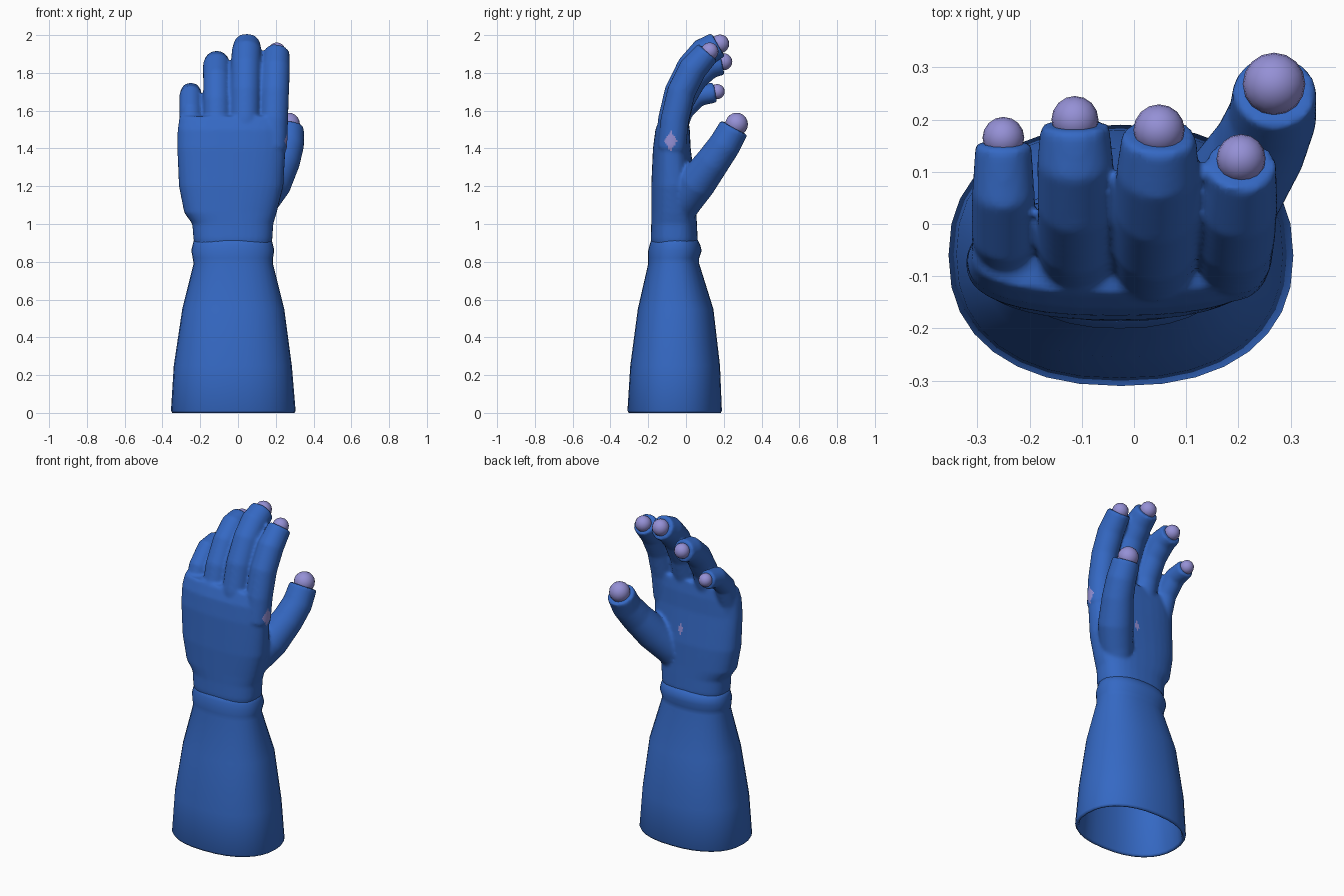
import bpy, bmesh
from math import cos, sin, pi, copysign
from mathutils import Vector

cube = bpy.data.objects.get("Cube")
if cube:
    bpy.data.objects.remove(cube, do_unlink=True)


def material(name, rgb):
    m = bpy.data.materials.new(name)
    m.use_nodes = True
    m.diffuse_color = (*rgb, 1)
    m.node_tree.nodes["Principled BSDF"].inputs["Base Color"].default_value = (*rgb, 1)
    return m


BLUE = material("glove blue", (0.035, 0.14, 0.55))
LILAC = material("fingertip lilac", (0.3, 0.28, 0.67))
SIDES = 32


def loft(bm, rings):
    """Closed skin through a list of point rings."""
    loops = [[bm.verts.new(p) for p in ring] for ring in rings]
    for a, b in zip(loops, loops[1:]):
        for i in range(len(a)):
            j = (i + 1) % len(a)
            bm.faces.new((a[i], a[j], b[j], b[i]))
    bm.faces.new(loops[0][::-1])
    bm.faces.new(loops[-1])


def section(z, x0, x1, y0, y1, inset=0.0, power=2.3):
    """Flattened round slice across the arm."""
    cx, cy = (x0 + x1) / 2, (y0 + y1) / 2
    rx, ry = (x1 - x0) / 2 - inset, (y1 - y0) / 2 - inset
    pts = []
    for i in range(SIDES):
        c, s = cos(2 * pi * i / SIDES), sin(2 * pi * i / SIDES)
        pts.append((cx + rx * copysign(abs(c) ** (2 / power), c),
                    cy + ry * copysign(abs(s) ** (2 / power), s), z))
    return pts


def tube(bm, path):
    """Round finger along points (x, y, z, radius)."""
    pts = [Vector(p[:3]) for p in path]
    rings = []
    for k, p in enumerate(pts):
        t = (pts[min(k + 1, len(pts) - 1)] - pts[max(k - 1, 0)]).normalized()
        side = (Vector((1, 0, 0)) - t * t.x).normalized()
        up = t.cross(side)
        rings.append([p + path[k][3] * (side * cos(a) + up * sin(a))
                      for a in (2 * pi * i / SIDES for i in range(SIDES))])
    loft(bm, rings)


def make_object(name, bm, *mats):
    bmesh.ops.recalc_face_normals(bm, faces=bm.faces)
    mesh = bpy.data.meshes.new(name)
    bm.to_mesh(mesh)
    bm.free()
    for m in mats:
        mesh.materials.append(m)
    obj = bpy.data.objects.new(name, mesh)
    bpy.context.scene.collection.objects.link(obj)
    for p in mesh.polygons:
        p.use_smooth = True
    return obj


# Hollow flared cuff with a wrist band
cuff = [
    (0.012, -0.355, 0.305, -0.31, 0.19),
    (0.25, -0.34, 0.285, -0.295, 0.18),
    (0.55, -0.295, 0.245, -0.255, 0.145),
    (0.79, -0.235, 0.185, -0.2, 0.07),
    (0.82, -0.24, 0.185, -0.2, 0.07),
    (0.86, -0.247, 0.192, -0.2, 0.083),
    (0.89, -0.24, 0.185, -0.192, 0.075),
    (0.93, -0.23, 0.175, -0.18, 0.055),
]
bm = bmesh.new()
rim = cuff[0][1:]
inner = [section(*s, inset=0.022) for s in cuff[:4]][::-1]
loft(bm, inner + [section(0, *rim, inset=0.016), section(0, *rim, inset=0.006)]
     + [section(*s) for s in cuff])
make_object("cuff", bm, BLUE)

# Palm
palm = [
    (0.85, -0.22, 0.165, -0.175, 0.05),
    (0.92, -0.236, 0.182, -0.187, 0.062),
    (1.0, -0.242, 0.187, -0.184, 0.058),
    (1.06, -0.285, 0.205, -0.184, 0.055),
    (1.2, -0.313, 0.24, -0.184, 0.05),
    (1.4, -0.322, 0.252, -0.175, 0.025),
    (1.5, -0.32, 0.255, -0.162, 0.02),
    (1.57, -0.31, 0.25, -0.135, 0.01),
]
bm = bmesh.new()
loft(bm, [section(*s, power=2.5) for s in palm])

# Fingers: base x, tip x, radius, then (y, z) along the bend
fingers = {
    "index": (0.185, 0.205, 0.075, 0.047,
              [(-0.075, 1.4), (-0.06, 1.55), (-0.025, 1.7), (0.035, 1.82), (0.115, 1.91)]),
    "middle": (0.035, 0.048, 0.079, 0.049,
               [(-0.08, 1.4), (-0.07, 1.55), (-0.035, 1.7), (0.03, 1.83), (0.1, 1.91), (0.17, 1.95)]),
    "ring": (-0.11, -0.113, 0.073, 0.045,
             [(-0.08, 1.4), (-0.07, 1.5), (-0.03, 1.65), (0.04, 1.77), (0.12, 1.84), (0.19, 1.855)]),
    "little": (-0.25, -0.25, 0.06, 0.04,
               [(-0.07, 1.35), (-0.06, 1.48), (-0.02, 1.6), (0.06, 1.68), (0.155, 1.697)]),
}
tips = {}
for name, (xa, xb, r, tip_r, bend) in fingers.items():
    n = len(bend) - 1
    path = [(xa + (xb - xa) * k / n, y, z, r * (0.9 if k == n else 1))
            for k, (y, z) in enumerate(bend)]
    tube(bm, path)
    tips[name] = (path[-1][:3], tip_r)

# Thumb with its fleshy base
tube(bm, [(0.08, -0.04, 1.03, 0.07), (0.12, -0.01, 1.12, 0.095), (0.185, 0.06, 1.22, 0.1),
          (0.24, 0.145, 1.335, 0.09), (0.265, 0.205, 1.42, 0.085), (0.27, 0.255, 1.51, 0.08)])
tips["thumb"] = ((0.268, 0.258, 1.525), 0.06)

# Blend palm, fingers and thumb into one skin
hand = make_object("hand", bm, BLUE, LILAC)
remesh = hand.modifiers.new("blend", "REMESH")
remesh.mode = "VOXEL"
remesh.voxel_size = 0.01
remesh.use_smooth_shade = True
soften = hand.modifiers.new("soften", "SMOOTH")
soften.factor = 0.5
soften.iterations = 5
bpy.context.view_layer.update()
graph = bpy.context.evaluated_depsgraph_get()
skin = bpy.data.meshes.new_from_object(hand.evaluated_get(graph))
hand.modifiers.clear()
hand.data = skin
skin.materials.clear()
skin.materials.append(BLUE)
skin.materials.append(LILAC)

# Small worn openings by the index knuckle and beside the thumb base
for p in skin.polygons:
    x, y, z = p.center
    knuckle = x > 0.19 and abs(y + 0.08) / 0.035 + abs(z - 1.44) / 0.055 < 1
    crease = y > 0 and abs(x - 0.01) / 0.02 + abs(z - 1.28) / 0.035 < 1
    p.material_index = 1 if knuckle or crease else 0
    p.use_smooth = True

# Rounded fingertips
for name, (centre, r) in tips.items():
    bm = bmesh.new()
    bmesh.ops.create_uvsphere(bm, u_segments=16, v_segments=10, radius=r)
    bmesh.ops.translate(bm, verts=bm.verts, vec=Vector(centre) + Vector((0, 0.01, 0.004)))
    make_object(name + "_fingertip", bm, LILAC)
